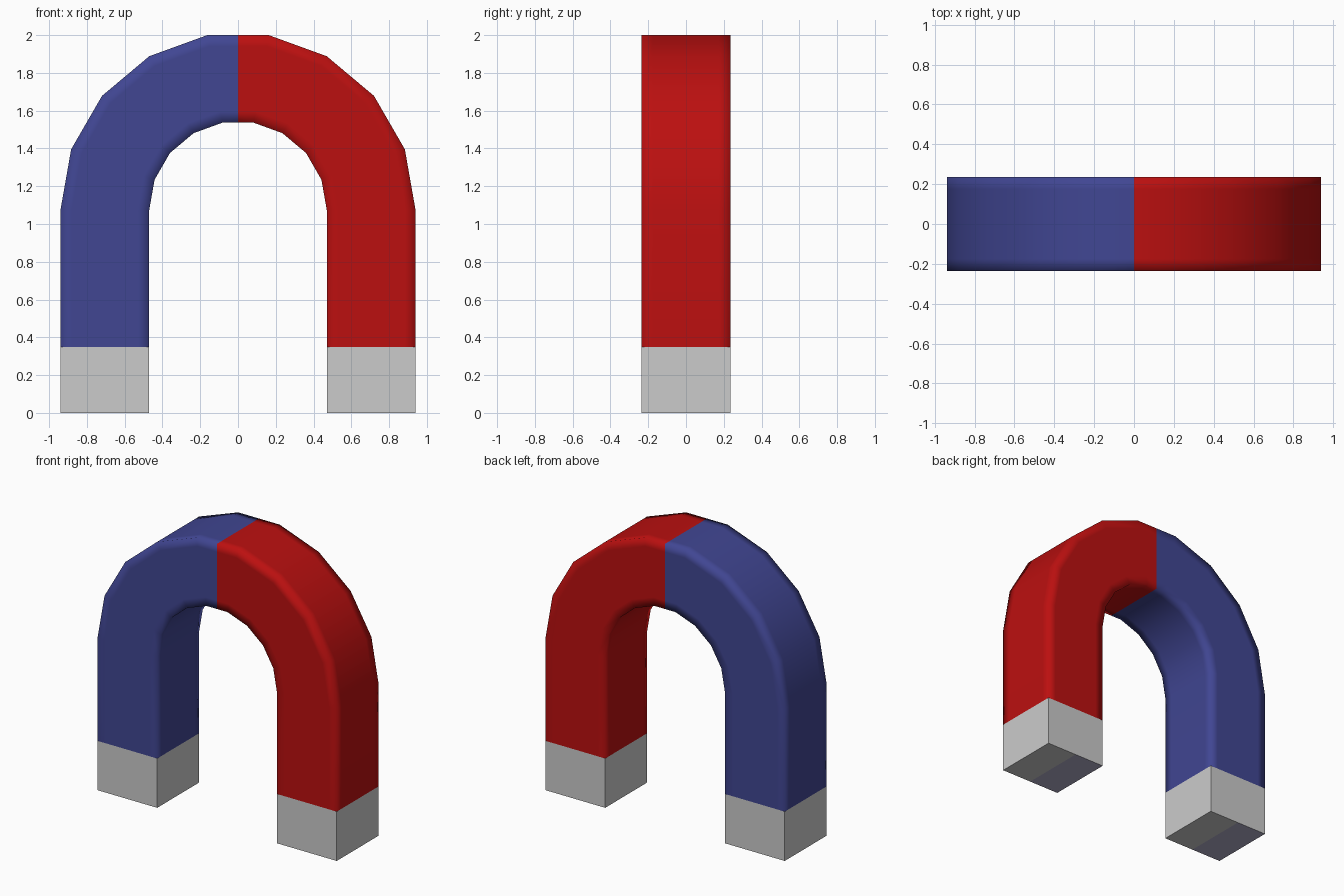
import bpy, bmesh, math

if "Cube" in bpy.data.objects:
    bpy.data.objects.remove(bpy.data.objects["Cube"])

OUTER, INNER, HALF_Y = 0.94, 0.47, 0.235
ARC_Z, TIP_Z, INSET = 1.074, 0.35, 0.06


def material(name, rgb):
    m = bpy.data.materials.new(name)
    m.diffuse_color = (*rgb, 1)
    m.use_nodes = True
    m.node_tree.nodes["Principled BSDF"].inputs["Base Color"].default_value = m.diffuse_color
    return m


red = material("red paint", (0.50, 0.005, 0.005))
blue = material("blue paint", (0.052, 0.061, 0.29))
steel = material("bare steel", (0.60, 0.60, 0.60))
violet = material("violet grey", (0.44, 0.42, 0.58))

# Square section with support points near its corners: (radius, y)
a, b = INNER, OUTER
i, h = INSET, HALF_Y
section = [(a, -h), (a + i, -h), (b - i, -h), (b, -h), (b, -h + i), (b, h - i),
           (b, h), (b - i, h), (a + i, h), (a, h), (a, h - i), (a, -h + i)]


def finish(name, bm, mats):
    bmesh.ops.recalc_face_normals(bm, faces=bm.faces)
    me = bpy.data.meshes.new(name)
    bm.to_mesh(me)
    bm.free()
    for m in mats:
        me.materials.append(m)
    ob = bpy.data.objects.new(name, me)
    bpy.context.collection.objects.link(ob)


def arm(name, side, mat):
    # Leg and half arch, swept in 20 degree steps, ending at mid chord
    stations = [(0, 1, TIP_Z)]
    stations += [(math.radians(d), 1, ARC_Z) for d in (0, 20, 40, 60, 80)]
    stations.append((math.pi / 2, math.cos(math.radians(10)), ARC_Z))
    bm = bmesh.new()
    rings = [[bm.verts.new((side * r * k * math.cos(t), y, z + r * k * math.sin(t)))
              for r, y in section] for t, k, z in stations]
    n = len(section)
    for p, q in zip(rings, rings[1:]):
        for j in range(n):
            f = bm.faces.new((p[j], p[(j + 1) % n], q[(j + 1) % n], q[j]))
            f.smooth = True
    # recalc on an open tube: orient by the outer wall
    bmesh.ops.recalc_face_normals(bm, faces=bm.faces)
    finish(name, bm, [mat])


def tip(name, side):
    # Bare pole block, split under the middle into two tones
    mid = side * (OUTER + INNER) / 2
    bm = bmesh.new()
    bmesh.ops.create_cube(bm, size=1)
    for v in bm.verts:
        v.co = (mid + v.co.x * (OUTER - INNER), v.co.y * 2 * HALF_Y,
                (v.co.z + 0.5) * TIP_Z)
    bmesh.ops.bisect_plane(bm, geom=bm.verts[:] + bm.edges[:] + bm.faces[:],
                           plane_co=(mid, 0, 0), plane_no=(1, 0, 0))
    bm.normal_update()
    for f in bm.faces:
        if f.normal.z < -0.5 and f.calc_center_median().x < mid:
            f.material_index = 1
    # hidden top is joined to the arm
    bmesh.ops.delete(bm, geom=[f for f in bm.faces if f.normal.z > 0.5],
                     context='FACES')
    finish(name, bm, [steel, violet])


arm("red_arm", 1, red)
arm("blue_arm", -1, blue)
tip("right_pole_tip", 1)
tip("left_pole_tip", -1)
